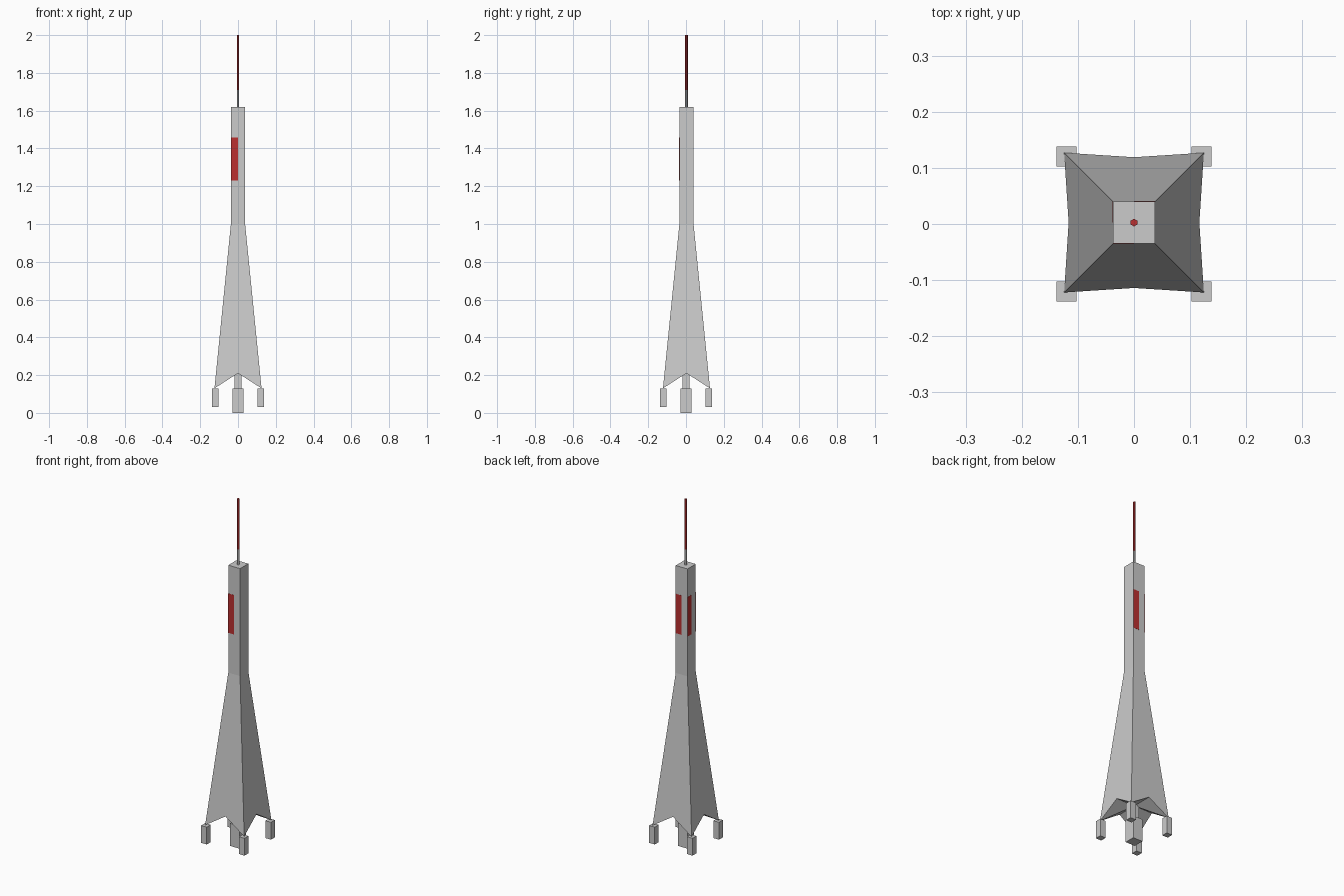
import bpy, bmesh

if "Cube" in bpy.data.objects:
    bpy.data.objects.remove(bpy.data.objects["Cube"])

OY = 0.0025  # tower axis sits slightly behind the feet centre

red = bpy.data.materials.new("red")
red.diffuse_color = (0.5, 0.03, 0.03, 1)
red.use_nodes = True
red.node_tree.nodes["Principled BSDF"].inputs["Base Color"].default_value = red.diffuse_color


def make(name, bm, mat=None):
    bmesh.ops.recalc_face_normals(bm, faces=bm.faces)
    me = bpy.data.meshes.new(name)
    bm.to_mesh(me)
    bm.free()
    ob = bpy.data.objects.new(name, me)
    bpy.context.collection.objects.link(ob)
    if mat:
        me.materials.append(mat)
    return ob


def box(name, lo, hi, mat=None):
    bm = bmesh.new()
    bmesh.ops.create_cube(bm, size=1)
    for v in bm.verts:
        v.co = [(a + b) / 2 + c * (b - a) for a, b, c in zip(lo, hi, v.co)]
    return make(name, bm, mat)


def rod(name, r, z0, z1, mat=None):
    bpy.ops.mesh.primitive_cylinder_add(vertices=6, radius=r, depth=z1 - z0,
                                        location=(0, OY, (z0 + z1) / 2))
    ob = bpy.context.object
    ob.name = name
    if mat:
        ob.data.materials.append(mat)


# Tower body: square shaft, flared skirt with a pointed arch on each side
W = 0.0375
corners = [(-1, -1), (1, -1), (1, 1), (-1, 1)]
bm = bmesh.new()


def ring(h, z, pts=corners):
    return [bm.verts.new((x * h, OY + y * h, z)) for x, y in pts]


top, waist, foot = ring(W, 1.62), ring(W, 1.0), ring(0.1245, 0.13)
arch = ring(0.1165, 0.21, [(0, -1), (1, 0), (0, 1), (-1, 0)])
centre = bm.verts.new((0, OY, 0.21))
bm.faces.new(top)
for i in range(4):
    j = (i + 1) % 4
    bm.faces.new((top[i], top[j], waist[j], waist[i]))
    bm.faces.new((waist[i], waist[j], foot[j], arch[i], foot[i]))
    bm.faces.new((foot[i], arch[i], centre))
    bm.faces.new((arch[i], foot[j], centre))
make("tower_body", bm)

# Corner feet
for sx in (-1, 1):
    for sy in (-1, 1):
        x, y, h = sx * 0.1205, sy * 0.1205, 0.0177
        box("corner_foot", (x - h, y - h, 0.03), (x + h, y + h, 0.13))

# Central support: wide base and narrower neck
box("central_base", (-0.03, -0.03, 0), (0.03, 0.03, 0.13))
box("central_neck", (-0.019, -0.019, 0.13), (0.019, 0.019, 0.21))

# Red panels on the front, back and left faces
E = 0.0008
Z0, Z1 = 1.23, 1.457
box("front_panel", (-W, OY - W - E, Z0), (0, OY - W + E, Z1), red)
box("back_panel", (0, OY + W - E, Z0), (W, OY + W + E, Z1), red)
box("left_panel", (-W - E, OY, Z0), (-W + E, OY + W, Z1), red)

# Antenna
rod("antenna_base", 0.0068, 1.62, 1.71)
rod("antenna_tip", 0.0068, 1.71, 2.0, red)
